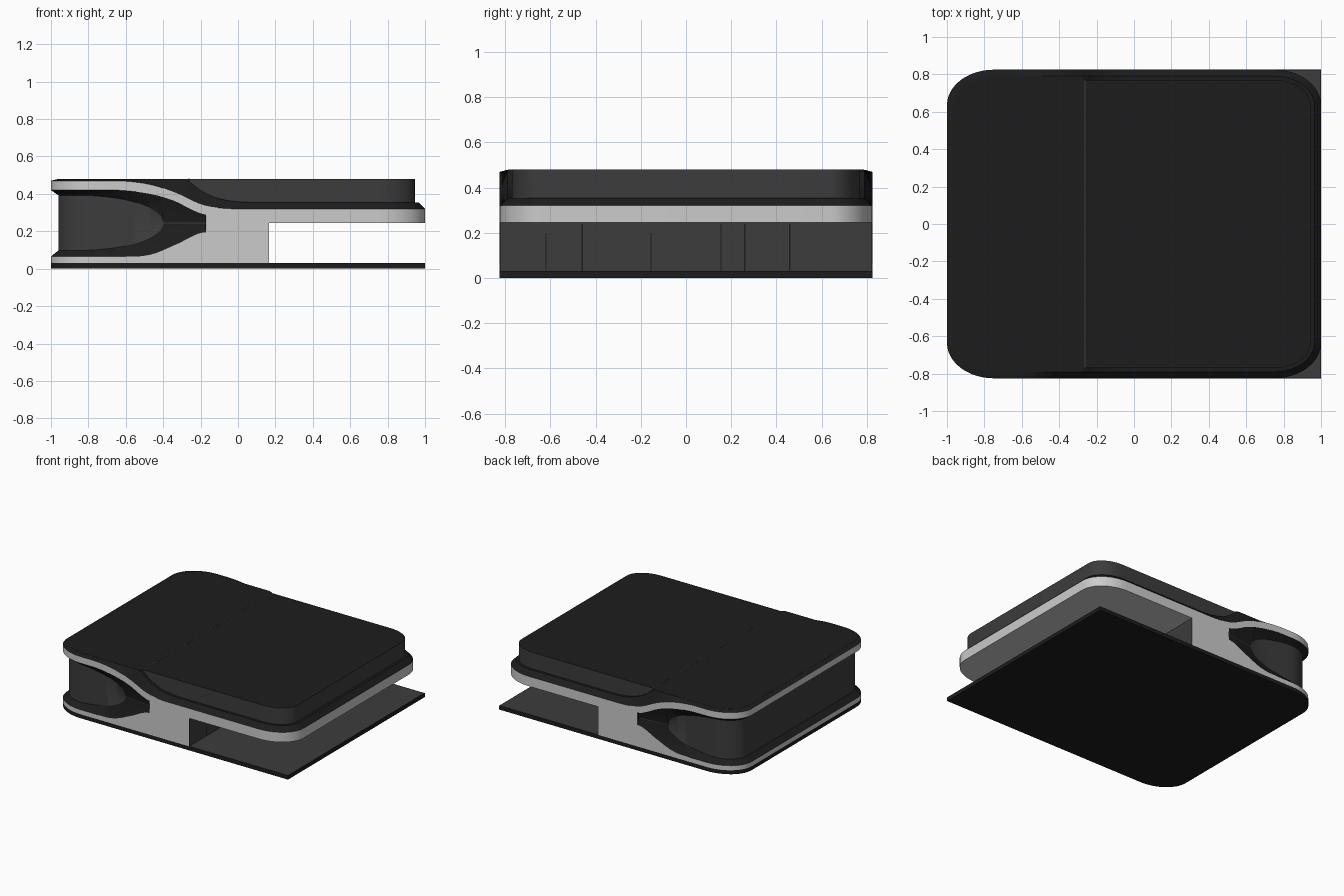
import bpy, bmesh
from math import sin, cos, pi, sqrt

if "Cube" in bpy.data.objects:
    bpy.data.objects.remove(bpy.data.objects["Cube"])

HX, HY, RX, RY = 1.0, 0.825, 0.25, 0.19


def material(name, v):
    m = bpy.data.materials.new(name)
    m.diffuse_color = (v, v, v, 1)
    m.use_nodes = True
    m.node_tree.nodes["Principled BSDF"].inputs["Base Color"].default_value = m.diffuse_color
    return m


BLACK = material("black", 0.012)
CHARCOAL = material("charcoal", 0.045)


def curve(pts):
    """Smooth height curve through (x, z) points, flat beyond the ends."""
    def f(x):
        if x <= pts[0][0]:
            return pts[0][1]
        for i in range(len(pts) - 1):
            (x0, z0), (x1, z1) = pts[i], pts[i + 1]
            if x <= x1:
                def slope(k):
                    if k == 0 or k == len(pts) - 1:
                        return 0
                    return (pts[k + 1][1] - pts[k - 1][1]) / (pts[k + 1][0] - pts[k - 1][0])
                w, t = x1 - x0, (x - x0) / (x1 - x0)
                return (z0 * (2*t**3 - 3*t*t + 1) + z1 * (3*t*t - 2*t**3)
                        + w * slope(i) * (t**3 - 2*t*t + t) + w * slope(i + 1) * (t**3 - t*t))
        return pts[-1][1]
    return f


# Outline stations: (x, y, inward x, inward y), front half then mirrored to the back
front = []
for k in range(13):
    a = pi / 2 * k / 12
    front.append((HX - RX + RX * cos(a), -(HY - RY) - RY * sin(a), -cos(a), sin(a)))
xs = [0.5, 0.165, 0.12, 0.08, -0.169, -0.1701, -0.1702, -0.4, -0.402, -0.408, -0.415]
xs += [0.04 - 0.025 * k for k in range(31)]
front += [(x, -HY, 0, 1) for x in sorted(xs, reverse=True)]
for k in range(13):
    a = pi / 2 * k / 12
    front.append((-(HX - RX) - RX * sin(a), -(HY - RY) - RY * cos(a), sin(a), cos(a)))
loop = front + [(x, -y, u, -v) for x, y, u, v in reversed(front)]

# Height curves seen from the front
groove_top = curve([(-0.66, 0.42), (-0.52, 0.408), (-0.42, 0.388), (-0.33, 0.358), (-0.25, 0.317), (-0.17, 0.29)])
groove_low = curve([(-0.55, 0.065), (-0.45, 0.08), (-0.33, 0.13), (-0.17, 0.195)])
trim_top = curve([(-0.66, 0.47), (-0.55, 0.463), (-0.45, 0.445), (-0.33, 0.405), (-0.2, 0.345), (-0.1, 0.325), (0, 0.32)])
cover_low = curve([(-0.29, 0.479), (-0.26, 0.468), (-0.2, 0.42), (-0.1, 0.375), (0, 0.358), (0.1, 0.355)])


def in_groove(x):
    return x < -0.17


def depth(x):
    if x > -0.17015:
        return 0
    return 0.04 if x <= -0.4 else 0.04 - 0.028 * (x + 0.4) / 0.23


def half_height(x):
    t = max(0, (x + 0.85) / 0.45)
    return 0.002 + 0.145 * sqrt(max(0, 1 - t * t))


def finish(name, bm, mats):
    bmesh.ops.recalc_face_normals(bm, faces=bm.faces)
    me = bpy.data.meshes.new(name)
    bm.to_mesh(me)
    bm.free()
    ob = bpy.data.objects.new(name, me)
    bpy.context.collection.objects.link(ob)
    for m in mats:
        me.materials.append(m)
    bpy.ops.object.select_all(action='DESELECT')
    ob.select_set(True)
    bpy.context.view_layer.objects.active = ob
    bpy.ops.object.shade_smooth_by_angle(angle=0.5)
    return ob


def sweep(name, stations, rows, mats=(), closed=False, cap=False, slots=None, base=False):
    """Wall swept round the outline; each row gives (inset, height) from x."""
    bm = bmesh.new()
    grid = []
    for x, y, u, v in stations:
        col = []
        for row in rows:
            d, z = row(x)
            col.append(bm.verts.new((x + u * d, y + v * d, z)))
        grid.append(col)
    n = len(grid)
    for i in range(n if closed else n - 1):
        a, b = grid[i], grid[(i + 1) % n]
        for j in range(len(rows) - 1):
            f = bm.faces.new((a[j], b[j], b[j + 1], a[j + 1]))
            f.material_index = slots[j] if slots else 0
    if cap:
        bm.faces.new([c[-1] for c in grid])
    if base:
        bm.faces.new([c[0] for c in grid])
    return finish(name, bm, mats)


def box(name, lo, hi, mat):
    bm = bmesh.new()
    bmesh.ops.create_cube(bm, size=1)
    for v in bm.verts:
        v.co = [(l + h) / 2 + c * (h - l) for l, h, c in zip(lo, hi, v.co)]
    return finish(name, bm, [mat])


# Base plate: rounded at the left, square at the right
left = [s for s in loop if s[0] < 0.17]
plate = [(HX, -HY, 0, 0)] + left + [(HX, HY, 0, 0)]
sweep("base_plate", plate, [lambda x: (0, 0), lambda x: (0, 0.03)], [BLACK], True, True, base=True)
box("base_inlay", (0.166, -0.822, 0.028), (0.997, 0.822, 0.031), CHARCOAL)

# Lower body and its inner wall under the overhang
sweep("lower_body", left, [lambda x: (0, 0.03),
      lambda x: (0, groove_low(x) if in_groove(x) else 0.245)])
box("inner_wall", (0.135, -0.823, 0.03), (0.165, 0.823, 0.245), CHARCOAL)
for y, top in [(-0.62, 0.2), (-0.46, 0.24), (-0.155, 0.2), (0.155, 0.24), (0.26, 0.24), (0.46, 0.24)]:
    box("wall_seam", (0.16, y - 0.003, 0.03), (0.167, y + 0.003, top), BLACK)

# Side grip recess wrapping round the left end
sweep("grip_recess", [s for s in loop if in_groove(s[0])],
      [lambda x: (0, groove_low(x)),
       lambda x: (depth(x), 0.245 - half_height(x)),
       lambda x: (depth(x), 0.245 + half_height(x)),
       lambda x: (0, groove_top(x))],
      [BLACK, CHARCOAL], slots=[0, 1, 0])

# Pale trim band and the flat underside of the overhang
sweep("trim_band", loop, [lambda x: (0, groove_top(x) if in_groove(x) else 0.245),
      lambda x: (0, trim_top(x))], closed=True)
bm = bmesh.new()
bm.faces.new([bm.verts.new((s[0], s[1], 0.245)) for s in loop if s[0] > 0.16])
under = finish("overhang_underside", bm, [])

# Dark sloping shoulder, raised lid wall and top
sweep("shoulder", loop, [lambda x: (0, trim_top(x)), lambda x: (0.035, cover_low(x)),
      lambda x: (0.055 if x > -0.27 else 0.037, cover_low(x))], [BLACK], True)
sweep("lid", loop, [lambda x: (0.055 if x > -0.27 else 0.037, cover_low(x)),
      lambda x: (0.055 if x > -0.27 else 0.037, 0.48)],
      [CHARCOAL, BLACK], True)
sweep("lid_top", loop, [lambda x: (0.055 if x > -0.27 else 0.037, 0.4795),
      lambda x: (0.055 if x > -0.27 else 0.037, 0.48)], [BLACK], True, True)
box("lid_seam", (-0.264, -0.77, 0.478), (-0.26, 0.77, 0.481), CHARCOAL)
